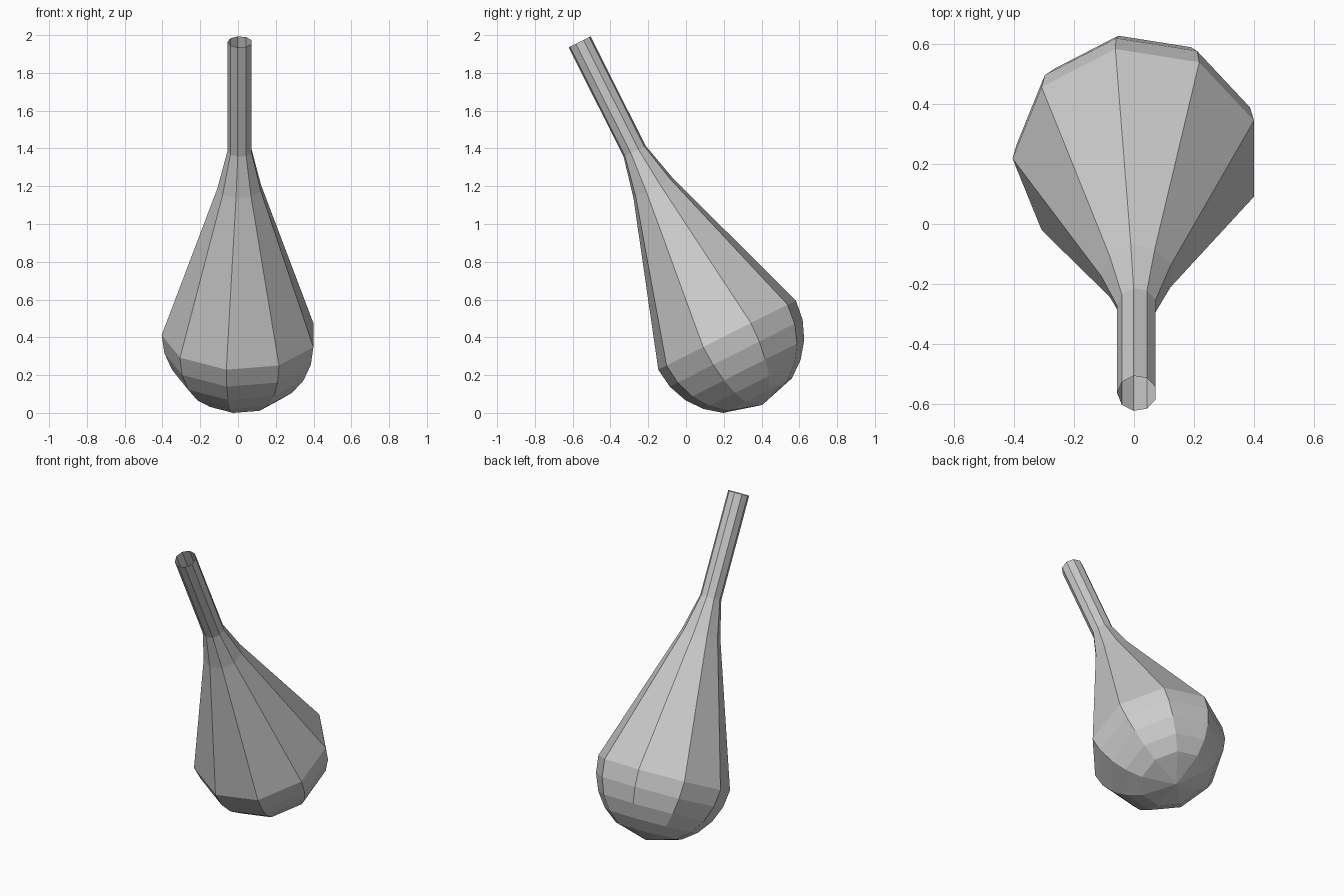
import bpy, bmesh
from math import sin, cos, pi, radians
from mathutils import Matrix

if "Cube" in bpy.data.objects:
    bpy.data.objects.remove(bpy.data.objects["Cube"])

SIDES = 9
R = 0.414

# profile (radius, height along axis): round bulb, shoulder, neck
profile = [(R * cos(radians(a)), -R * sin(radians(a))) for a in (60, 45, 30, 15, 0)]
profile += [(0.119, 0.87), (0.066, 1.09), (0.066, 1.737)]

bm = bmesh.new()
pole = bm.verts.new((0, 0, -R))
rings = []
for r, z in profile:
    rings.append([bm.verts.new((r * cos(pi + 2 * pi * i / SIDES),
                                r * sin(pi + 2 * pi * i / SIDES), z))
                  for i in range(SIDES)])

# bulb bottom fan and side walls; the neck end stays open
for i in range(SIDES):
    j = (i + 1) % SIDES
    bm.faces.new((pole, rings[0][j], rings[0][i]))
    for a, b in zip(rings, rings[1:]):
        bm.faces.new((a[i], a[j], b[j], b[i]))

# lean the neck toward the front and rest the bulb on the ground
bm.transform(Matrix.Translation((0.01, 0.2175, 0.413)) @ Matrix.Rotation(radians(26.7), 4, 'X'))
low = min(v.co.z for v in bm.verts)
bmesh.ops.translate(bm, verts=bm.verts, vec=(0, 0, -low))

mesh = bpy.data.meshes.new("bulb_with_neck")
bm.to_mesh(mesh)
bm.free()
bpy.context.collection.objects.link(bpy.data.objects.new("bulb_with_neck", mesh))
